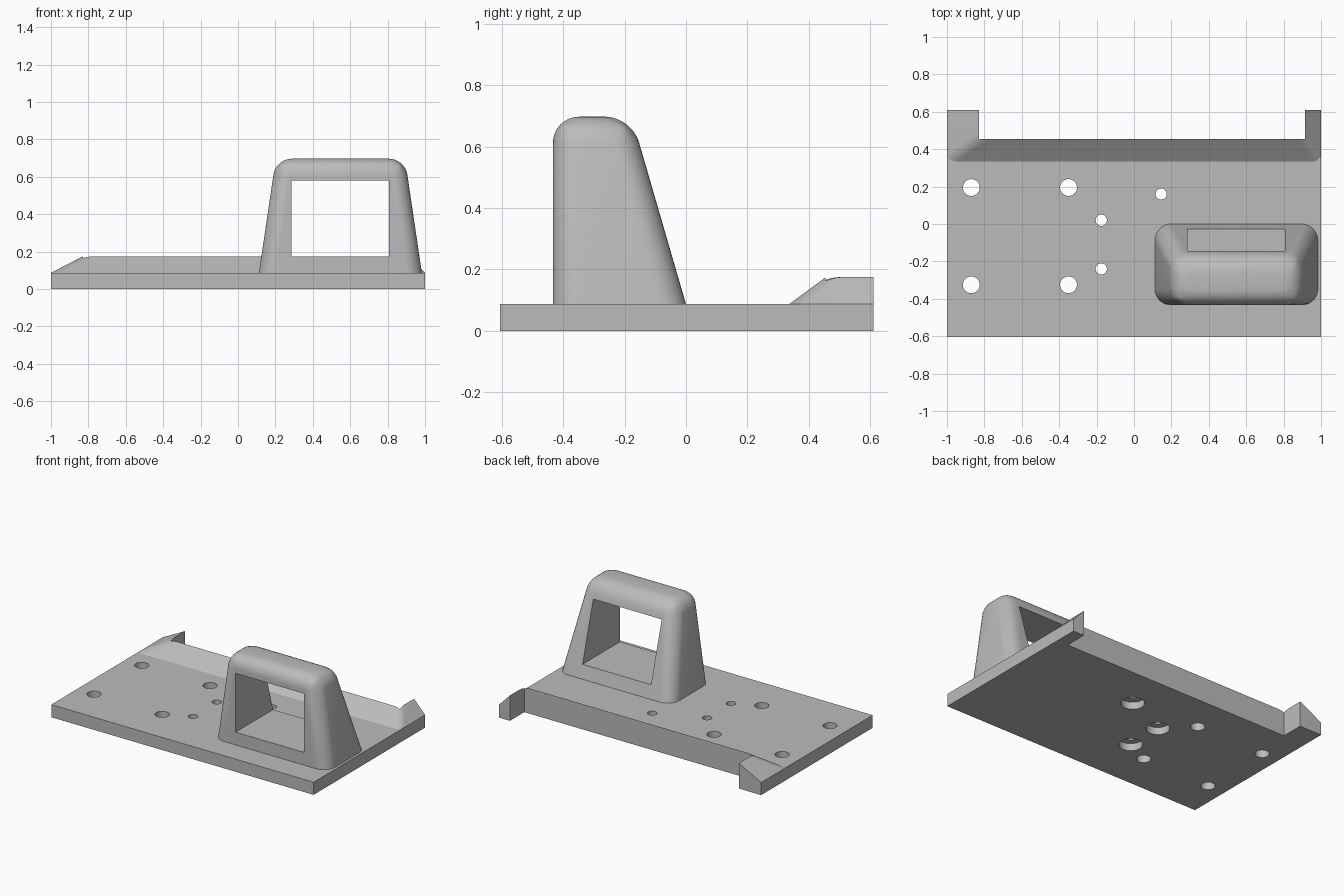
import bpy, bmesh, math

if "Cube" in bpy.data.objects:
    bpy.data.objects.remove(bpy.data.objects["Cube"], do_unlink=True)

PLATE_TOP = 0.087
RIDGE_TOP = 0.175

grey = bpy.data.materials.new("light grey")
grey.use_nodes = True
colour = (0.5, 0.5, 0.5, 1)
grey.diffuse_color = colour
grey.node_tree.nodes["Principled BSDF"].inputs["Base Color"].default_value = colour


def finish(name, bm):
    bmesh.ops.recalc_face_normals(bm, faces=bm.faces)
    mesh = bpy.data.meshes.new(name)
    bm.to_mesh(mesh)
    bm.free()
    mesh.materials.append(grey)
    obj = bpy.data.objects.new(name, mesh)
    bpy.context.collection.objects.link(obj)
    return obj


def frustum(name, low, high, z0, z1, bevel=0, choose=None, segments=8):
    """Block between two rectangles (x0, x1, y0, y1), with chosen edges rounded."""
    bm = bmesh.new()
    rings = []
    for (x0, x1, y0, y1), z in ((low, z0), (high, z1)):
        rings.append([bm.verts.new((x, y, z))
                      for x, y in ((x0, y0), (x1, y0), (x1, y1), (x0, y1))])
    bm.faces.new(rings[0])
    bm.faces.new(rings[1])
    for i in range(4):
        j = (i + 1) % 4
        bm.faces.new((rings[0][i], rings[0][j], rings[1][j], rings[1][i]))
    if bevel:
        edges = [e for e in bm.edges if choose(e)]
        bmesh.ops.bevel(bm, geom=edges, offset=bevel, segments=segments,
                        profile=0.5, affect='EDGES')
    return finish(name, bm)


def box(name, rect, z0, z1):
    return frustum(name, rect, rect, z0, z1)


def cylinder(name, x, y, radius, z0, z1):
    bpy.ops.mesh.primitive_cylinder_add(vertices=40, radius=radius, depth=z1 - z0,
                                        location=(x, y, (z0 + z1) / 2))
    obj = bpy.context.object
    obj.name = name
    obj.data.materials.append(grey)
    return obj


def cut(target, cutter):
    cutter.hide_render = True
    mod = target.modifiers.new("cut", 'BOOLEAN')
    mod.operation = 'DIFFERENCE'
    mod.solver = 'EXACT'
    mod.object = cutter
    bpy.context.view_layer.objects.active = target
    bpy.ops.object.modifier_apply(modifier=mod.name)
    bpy.data.objects.remove(cutter, do_unlink=True)


def smooth(obj):
    bpy.ops.object.select_all(action='DESELECT')
    obj.select_set(True)
    bpy.context.view_layer.objects.active = obj
    bpy.ops.object.shade_smooth_by_angle(angle=math.radians(25))


# Base plate and the sloped ridge along its back edge
plate = box("base_plate", (-1, 1, -0.605, 0.61), 0, PLATE_TOP)
ridge = frustum("back_ridge", (-1, 1, 0.335, 0.61), (-0.83, 0.915, 0.455, 0.61),
                PLATE_TOP, RIDGE_TOP, 0.035,
                lambda e: (abs(e.verts[0].co.z - e.verts[1].co.z) > 0.01
                           and min(v.co.y for v in e.verts) < 0.5))

# Recess between the two corner tabs
for part in (plate, ridge):
    cut(part, box("recess_cutter", (-0.83, 0.915, 0.454, 0.8), -0.1, 0.3))

# Four mounting holes
for x in (-0.87, -0.35):
    for y in (0.195, -0.325):
        cut(plate, cylinder("hole_cutter", x, y, 0.045, -0.1, 0.2))

# Three screw holes, counterbored from underneath
for x, y in ((0.145, 0.16), (-0.175, 0.02), (-0.175, -0.24)):
    cut(plate, cylinder("screw_cutter", x, y, 0.03, -0.1, 0.2))
    cut(plate, cylinder("counterbore_cutter", x, y, 0.074, -0.1, 0.05))

# Tapered, rounded handle with a rectangular opening
handle = frustum("handle", (0.112, 0.983, -0.433, 0.0), (0.202, 0.893, -0.433, -0.177),
                 PLATE_TOP, 0.697, 0.085,
                 lambda e: max(v.co.z for v in e.verts) > 0.5, 10)
cut(handle, box("opening_cutter", (0.285, 0.807, -0.7, 0.3), 0.175, 0.58))

for part in (plate, ridge, handle):
    smooth(part)
